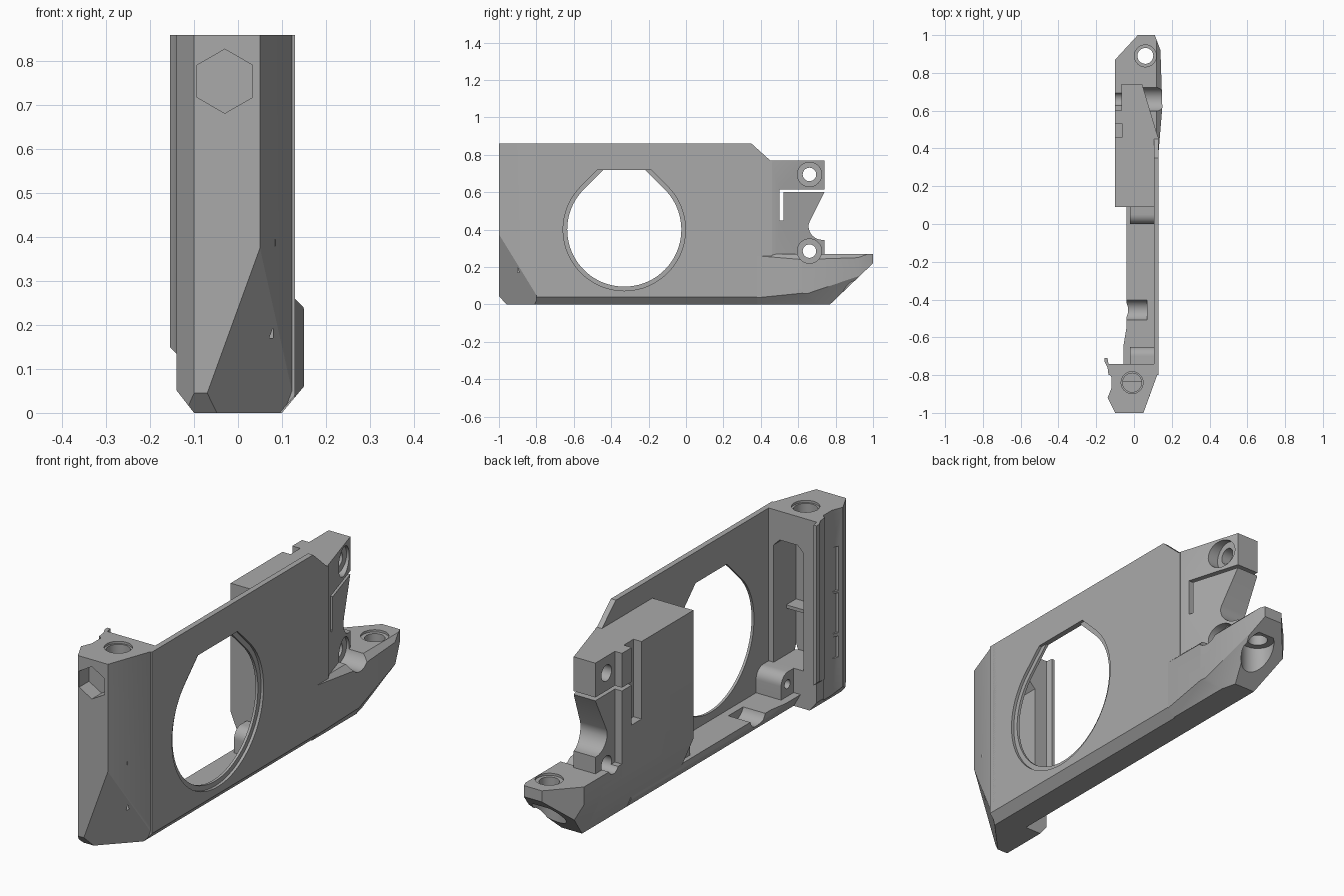
import bpy, bmesh, math
from mathutils import Vector

cube = bpy.data.objects.get("Cube")
if cube:
    bpy.data.objects.remove(cube)

grey = bpy.data.materials.new("plain grey")
grey.use_nodes = True
grey.diffuse_color = (0.4, 0.4, 0.4, 1)
grey.node_tree.nodes["Principled BSDF"].inputs["Base Color"].default_value = (0.4, 0.4, 0.4, 1)

PLACE = {"x": lambda a, b, t: (t, a, b),
         "y": lambda a, b, t: (a, t, b),
         "z": lambda a, b, t: (a, b, t)}


def prism(name, profile, axis, lo, hi):
    """Extrude a flat profile along an axis."""
    bm = bmesh.new()
    put = PLACE[axis]
    low = [bm.verts.new(put(a, b, lo)) for a, b in profile]
    high = [bm.verts.new(put(a, b, hi)) for a, b in profile]
    bm.faces.new(low)
    bm.faces.new(high)
    n = len(low)
    for i in range(n):
        j = (i + 1) % n
        bm.faces.new((low[i], low[j], high[j], high[i]))
    bmesh.ops.recalc_face_normals(bm, faces=bm.faces)
    mesh = bpy.data.meshes.new(name)
    bm.to_mesh(mesh)
    bm.free()
    mesh.materials.append(grey)
    ob = bpy.data.objects.new(name, mesh)
    bpy.context.collection.objects.link(ob)
    return ob


def rect(a0, a1, b0, b1):
    return [(a0, b0), (a1, b0), (a1, b1), (a0, b1)]


def circle(a, b, r, n=40, start=0.0, sweep=math.tau):
    return [(a + r * math.cos(start + sweep * i / n), b + r * math.sin(start + sweep * i / n))
            for i in range(n)]


def cut(ob, profile, axis, lo, hi):
    """Subtract a prism from a part."""
    tool = prism("cutter", profile, axis, lo, hi)
    mod = ob.modifiers.new("cut", "BOOLEAN")
    mod.operation = "DIFFERENCE"
    mod.solver = "EXACT"
    mod.object = tool
    bpy.context.view_layer.objects.active = ob
    bpy.ops.object.modifier_apply(modifier=mod.name)
    bpy.data.objects.remove(tool)


def trim(ob, p, q, r, outward):
    """Slice off everything beyond the plane through three points."""
    p, q, r = Vector(p), Vector(q), Vector(r)
    no = (q - p).cross(r - p).normalized()
    if no.dot(Vector(outward)) < 0:
        no = -no
    bm = bmesh.new()
    bm.from_mesh(ob.data)
    bmesh.ops.bisect_plane(bm, geom=bm.verts[:] + bm.edges[:] + bm.faces[:],
                           plane_co=p, plane_no=no, clear_outer=True)
    bmesh.ops.holes_fill(bm, edges=[e for e in bm.edges if e.is_boundary])
    bmesh.ops.recalc_face_normals(bm, faces=bm.faces)
    bm.to_mesh(ob.data)
    bm.free()


def trim_outer_bottom(ob):
    trim(ob, (0.13, 0, 0.04), (0.095, 0, 0), (0.13, 1, 0.04), (1, 0, -1))


# Side plate with the large flat-topped opening and its rim
plate = prism("side_plate", [(-0.8, 0), (0.46, 0), (0.46, 0.77), (0.45, 0.77),
                             (0.35, 0.86), (-0.8, 0.86)], "x", 0.105, 0.13)
trim_outer_bottom(plate)


def opening(r):
    arc = circle(-0.33, 0.4, r, 60, math.radians(135), math.radians(270))
    w = r * math.sqrt(2) - 0.32
    corner = math.radians(45)
    arc.append((-0.33 + r * math.cos(corner), 0.4 + r * math.sin(corner)))
    return arc + [(-0.33 + w, 0.72), (-0.33 - w, 0.72)]


cut(plate, opening(0.305), "x", 0, 0.2)
cut(plate, opening(0.327), "x", 0.117, 0.2)

# Floor rail with a shallow cradle
floor = prism("floor_rail", [(0.13, -0.8), (0.13, 0.45), (-0.04, 0.45), (-0.04, -0.55),
                             (-0.075, -0.76), (0, -0.8)], "z", 0, 0.06)
trim_outer_bottom(floor)
trim(floor, (-0.04, 0, 0.035), (-0.02, 0, 0), (-0.04, 1, 0.035), (-1, 0, -1))
cut(floor, circle(-0.455, 0.075, 0.055), "x", -0.1, 0.07)

# Two rounded screw bosses on the floor
for name, wall, side in (("front_boss", -0.75, 1), ("rear_boss", 0.1, -1)):
    tip = wall + side * 0.1
    nose = [(tip - side * 0.05 * (1 - math.cos(t)), 0.12 + 0.05 * math.sin(t))
            for t in [i * math.pi / 16 for i in range(9)]]
    boss = prism(name, [(wall, 0.03), (tip, 0.03)] + nose + [(wall, 0.17)], "x", -0.02, 0.11)
    cut(boss, circle(tip - side * 0.045, 0.115, 0.02, 24), "x", -0.05, 0.05)

# Front end block with chamfered corners
block = prism("front_block", [(-0.1, -1), (0.05, -1), (0.13, -0.78), (0.13, -0.74),
                              (-0.135, -0.74), (-0.135, -0.79), (-0.12, -0.81),
                              (-0.12, -0.87), (-0.14, -0.92)], "z", 0, 0.86)
trim(block, (0.05, -1, 0.375), (-0.07, -1, 0.045), (0.125, -0.79, 0.03), (1, -1, -1))
trim(block, (0, -1, 0.045), (0, -0.96, 0), (1, -1, 0.045), (0, -1, -1))
trim(block, (-0.135, 0, 0.045), (-0.1, 0, 0), (-0.135, 1, 0.045), (-1, 0, -1))
trim_outer_bottom(block)
cut(block, [(-0.07, 0.17), (0.08, 0.17), (0.08, 0.7), (0.05, 0.73), (-0.04, 0.73),
            (-0.07, 0.7)], "y", -0.9, -0.7)
cut(block, circle(-0.03, 0.755, 0.073, 6, math.pi / 2), "y", -1.1, -0.93)
cut(block, circle(-0.01, -0.84, 0.05), "z", 0.6, 0.9)
cut(block, circle(-0.01, -0.84, 0.058), "z", 0.85, 0.9)
for z0, z1 in ((0.19, 0.285), (0.3, 0.48), (0.49, 0.69)):
    cut(block, rect(-0.15, -0.12, z0, z1), "y", -0.9, -0.83)

# Pocket shelf and side lip of the front block
prism("pocket_shelf", rect(-0.075, 0.085, 0.38, 0.395), "y", -0.91, -0.83)
lip = prism("side_lip", [(-0.125, -0.8), (-0.1, -0.745), (-0.135, -0.74), (-0.14, -0.71),
                         (-0.155, -0.71), (-0.155, -0.73), (-0.14, -0.76), (-0.135, -0.8)],
            "z", 0.13, 0.86)
trim(lip, (-0.155, 0, 0.15), (-0.135, 0, 0.13), (-0.155, 1, 0.15), (-1, 0, -1))

# Rear housing: lugs, web and notches in one side profile
saddle = circle(0.73, 0.42, 0.075, 8, math.radians(275), math.radians(-110))
housing = prism("rear_housing", [(0.09, 0), (0.74, 0), (0.74, 0.345)] + saddle +
                [(0.66, 0.44), (0.74, 0.6), (0.52, 0.6), (0.52, 0.45), (0.5, 0.45),
                 (0.5, 0.615), (0.74, 0.615), (0.74, 0.77), (0.09, 0.77)], "x", -0.1, 0.129)
trim(housing, (0.13, 0.45, 0), (0.04, 0.75, 0), (0.13, 0.45, 1), (1, 0, 0))
trim(housing, (-0.1, 0, 0.19), (-0.02, 0, 0), (-0.1, 1, 0.19), (-1, 0, -1))
trim_outer_bottom(housing)
cut(housing, rect(-0.2, -0.06, 0.46, 0.53), "z", 0.42, 0.9)
cut(housing, rect(-0.2, -0.065, 0.6, 0.8), "z", 0.22, 0.9)
for z in (0.285, 0.695):
    cut(housing, circle(0.66, z, 0.036), "x", -0.2, 0.2)
    cut(housing, circle(0.66, z, 0.065), "x", 0.035, 0.2)

# Tapered tail with a vertical bolt hole
tail = prism("tail", [(-0.04, 0.4), (-0.1, 0.6), (-0.1, 0.87), (0.02, 1), (0.11, 1),
                      (0.14, 0.92), (0.15, 0.62), (0.13, 0.38)], "z", 0, 0.27)
trim(tail, (0, 0.77, 0), (0, 1, 0.22), (1, 0.77, 0), (0, 1, -1))
trim(tail, (0.15, 0.65, 0.06), (0.14, 0.92, 0.15), (0.1, 0.7, 0), (1, 0, -1))
trim(tail, (0.15, 0, 0.06), (0.1, 0, 0), (0.15, 1, 0.06), (1, 0, -1))
trim(tail, (0.15, 0, 0.24), (0.13, 0, 0.26), (0.15, 1, 0.24), (1, 0, 1))
trim(tail, (-0.1, 0, 0.19), (-0.02, 0, 0), (-0.1, 1, 0.19), (-1, 0, -1))
cut(tail, circle(0.06, 0.89, 0.042), "z", -0.1, 0.4)
cut(tail, circle(0.06, 0.89, 0.058), "z", 0.26, 0.4)
cut(tail, circle(0.06, 0.89, 0.07), "z", -0.1, 0.17)
for z, depth in ((0.285, 0.035),):
    cut(tail, circle(0.66, z, 0.065), "x", depth, 0.2)
    cut(tail, circle(0.66, z, 0.036), "x", -0.2, 0.2)

# Smooth the round bores and keep every crease sharp
for ob in bpy.context.scene.objects:
    ob.select_set(ob.type == "MESH")
bpy.ops.object.shade_smooth_by_angle(angle=math.radians(25))
